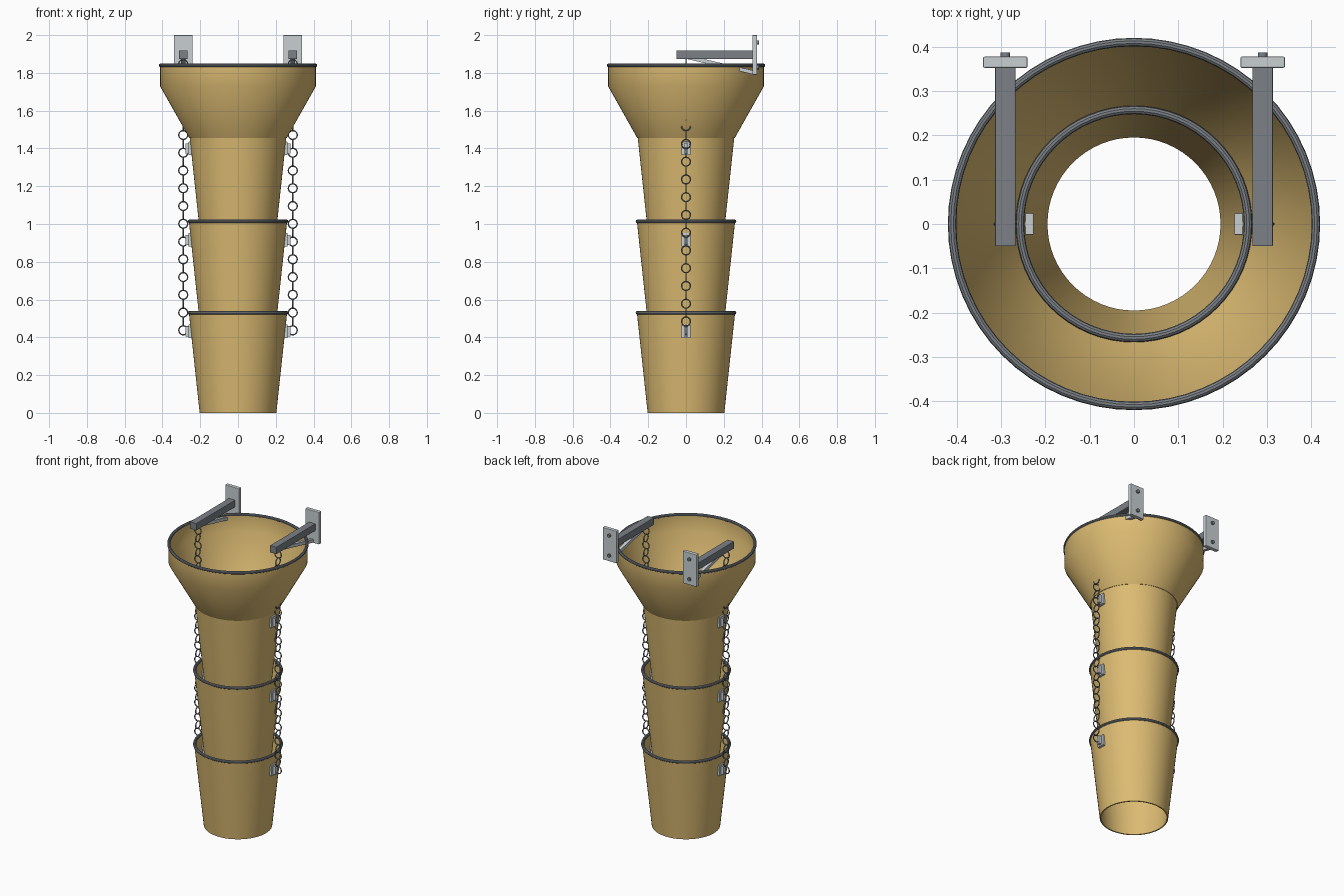
import bpy, math
from mathutils import Vector

if "Cube" in bpy.data.objects:
    bpy.data.objects.remove(bpy.data.objects["Cube"])


def mat(name, rgb):
    m = bpy.data.materials.new(name)
    m.diffuse_color = (*rgb, 1)
    m.use_nodes = True
    m.node_tree.nodes["Principled BSDF"].inputs["Base Color"].default_value = m.diffuse_color
    return m


OCHRE = mat("ochre_plastic", (0.72, 0.50, 0.17))
DARK = mat("dark_steel", (0.20, 0.22, 0.24))
LIGHT = mat("zinc", (0.58, 0.63, 0.65))


def finish(name, m, smooth=True):
    o = bpy.context.object
    o.name = name
    o.data.materials.append(m)
    if smooth:
        bpy.ops.object.shade_smooth_by_angle(angle=math.radians(30))
    return o


def shell(name, profile, seg=64):
    """Revolve a closed (radius, z) profile around z."""
    n = len(profile)
    verts, faces = [], []
    for i in range(seg):
        a = 2 * math.pi * i / seg
        verts += [(r * math.cos(a), r * math.sin(a), z) for r, z in profile]
        j = (i + 1) % seg
        faces += [(i * n + k, j * n + k, j * n + (k + 1) % n, i * n + (k + 1) % n)
                  for k in range(n)]
    me = bpy.data.meshes.new(name)
    me.from_pydata(verts, [], faces)
    o = bpy.data.objects.new(name, me)
    bpy.context.collection.objects.link(o)
    bpy.ops.object.select_all(action='DESELECT')
    bpy.context.view_layer.objects.active = o
    o.select_set(True)
    return finish(name, OCHRE)


def ring(name, loc, major, minor, rot=(0, 0, 0), seg=64, sides=10):
    bpy.ops.mesh.primitive_torus_add(location=loc, rotation=rot, major_radius=major,
                                     minor_radius=minor, major_segments=seg,
                                     minor_segments=sides)
    return finish(name, DARK)


def box(name, lo, hi, m, bevel=0.0):
    lo, hi = Vector(lo), Vector(hi)
    bpy.ops.mesh.primitive_cube_add(size=1, location=(lo + hi) / 2)
    o = bpy.context.object
    o.scale = hi - lo
    bpy.ops.object.transform_apply(location=False, rotation=False, scale=True)
    if bevel:
        b = o.modifiers.new("bevel", 'BEVEL')
        b.width = bevel
        b.segments = 2
    return finish(name, m, False)


# flared hopper with rolled rim
shell("hopper", [(0.258, 1.455), (0.413, 1.73), (0.413, 1.84),
                 (0.403, 1.84), (0.403, 1.733), (0.249, 1.455)])
ring("hopper_rim", (0, 0, 1.84), 0.41, 0.0095)

# three nested tapered chute sections with rims and chain lugs
for i in range(3):
    z = 0.484 * i
    shell(f"chute_section_{i}", [(0.203, z), (0.26, z + 0.53),
                                 (0.252, z + 0.53), (0.195, z)])
    ring(f"section_rim_{i}", (0, 0, z + 0.53), 0.257, 0.0095)
    for s in (-1, 1):
        c = z + 0.432
        xs = sorted((s * 0.226, s * 0.262))
        box(f"lug_plate_{i}_{s}", (xs[0], -0.025, c - 0.036),
            (xs[1], 0.025, c + 0.036), LIGHT, 0.003)
        xs = sorted((s * 0.260, s * 0.279))
        box(f"lug_ear_{i}_{s}", (xs[0], -0.011, c - 0.027),
            (xs[1], 0.011, c + 0.027), LIGHT, 0.002)

# hanging brackets and chains on both sides
for s in (-1, 1):
    x = s * 0.29
    box(f"arm_{s}", (x - 0.023, -0.05, 1.873), (x + 0.023, 0.354, 1.919), DARK, 0.002)
    box(f"wall_plate_{s}", (x - 0.05, 0.352, 1.79), (x + 0.05, 0.377, 2.0), LIGHT, 0.003)

    # diagonal brace from arm to plate
    a, b = Vector((x, 0.0, 1.885)), Vector((x, 0.358, 1.802))
    brace = box(f"brace_{s}", (-0.011, -(b - a).length / 2, -0.01),
                (0.011, (b - a).length / 2, 0.01), LIGHT)
    brace.location = (a + b) / 2
    brace.rotation_euler.x = math.atan2(b.z - a.z, b.y - a.y)

    # plate bolts
    for k, z in enumerate((1.83, 1.96)):
        bpy.ops.mesh.primitive_cylinder_add(vertices=16, radius=0.011, depth=0.012,
                                            location=(x, 0.381, z),
                                            rotation=(math.pi / 2, 0, 0))
        finish(f"bolt_{s}_{k}", DARK)

    # alternating chain links
    for k in range(31):
        rot = (math.pi / 2, 0, 0) if k % 2 == 0 else (0, math.pi / 2, 0)
        ring(f"chain_link_{s}_{k}", (x, 0, 0.437 + 0.047 * k), 0.0235, 0.0035,
             rot, 20, 8)
